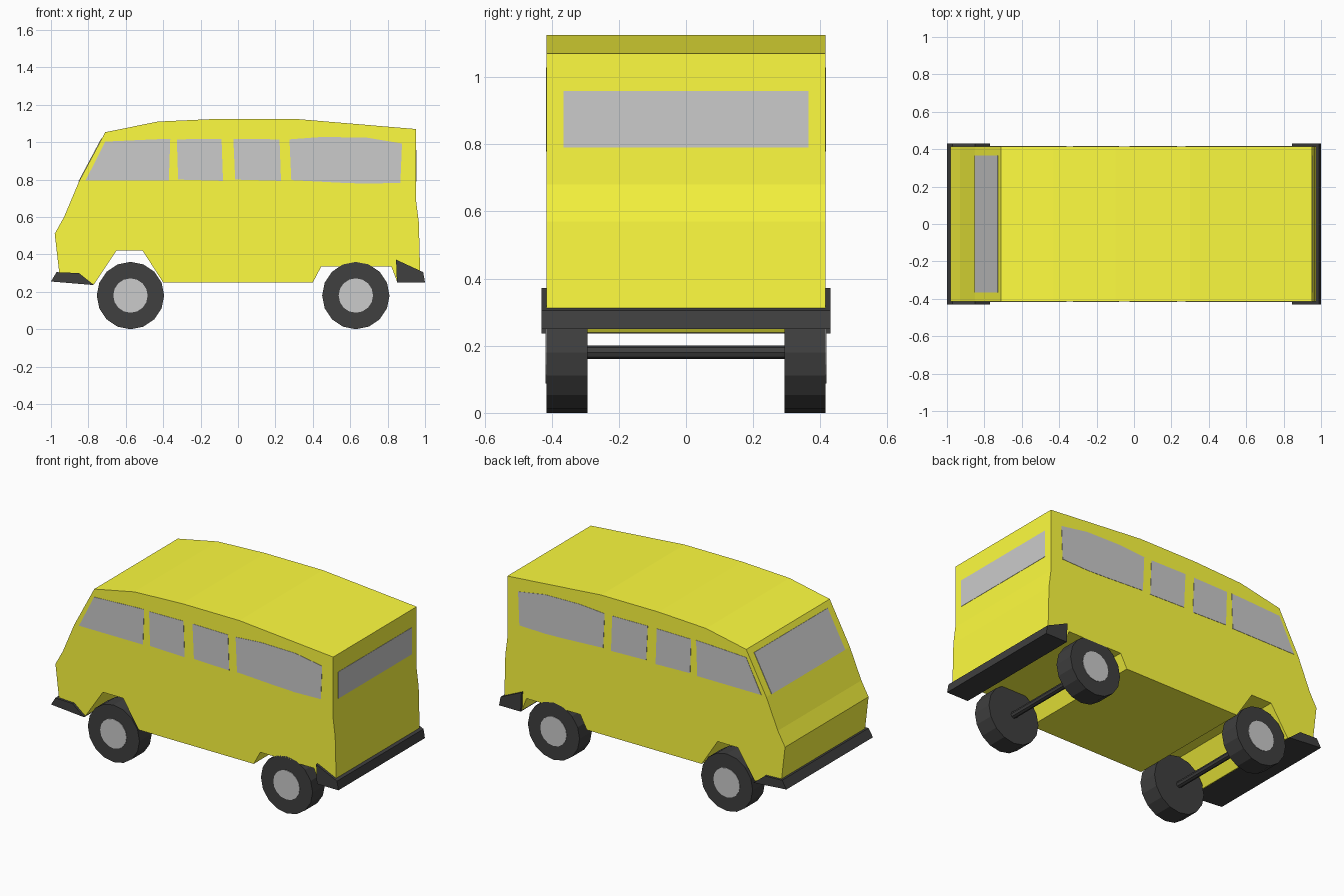
import bpy, bmesh, math
from mathutils import Vector

if "Cube" in bpy.data.objects:
    bpy.data.objects.remove(bpy.data.objects["Cube"])


def material(name, color):
    m = bpy.data.materials.new(name)
    m.diffuse_color = color
    m.use_nodes = True
    m.node_tree.nodes["Principled BSDF"].inputs["Base Color"].default_value = m.diffuse_color
    return m


YELLOW = material("yellow_paint", (1.0, 0.98, 0.05, 1))
BLACK = material("black_rubber", (0.05, 0.05, 0.05, 1))


def slab(name, points, offset, mat=None):
    """Solid made by pushing a flat 3D outline along an offset."""
    bm = bmesh.new()
    face = bm.faces.new([bm.verts.new(p) for p in points])
    out = bmesh.ops.extrude_face_region(bm, geom=[face], use_keep_orig=True)
    moved = [v for v in out["geom"] if isinstance(v, bmesh.types.BMVert)]
    bmesh.ops.translate(bm, verts=moved, vec=Vector(offset))
    bmesh.ops.recalc_face_normals(bm, faces=bm.faces[:])
    mesh = bpy.data.meshes.new(name)
    bm.to_mesh(mesh)
    bm.free()
    ob = bpy.data.objects.new(name, mesh)
    bpy.context.collection.objects.link(ob)
    if mat:
        mesh.materials.append(mat)
    return ob


def profile(name, pts, half, mat):
    """Side profile (x, z) extruded across the full width."""
    return slab(name, [(x, -half, z) for x, z in pts], (0, 2 * half, 0), mat)


def disc(name, x, y, z, radius, depth, sides, mat=None):
    """Cylinder lying along y."""
    bpy.ops.mesh.primitive_cylinder_add(vertices=sides, radius=radius, depth=depth,
                                        location=(x, y, z),
                                        rotation=(math.pi / 2, 0, 0))
    ob = bpy.context.object
    ob.name = name
    if mat:
        ob.data.materials.append(mat)
    return ob


# Body shell with full-width wheel arches
W = 0.415
profile("body", [
    (-0.98, 0.51), (-0.953, 0.28), (-0.77, 0.24), (-0.65, 0.42), (-0.51, 0.42),
    (-0.40, 0.25), (0.40, 0.25), (0.445, 0.335), (0.82, 0.335), (0.85, 0.255),
    (0.975, 0.255), (0.967, 0.57), (0.953, 0.68), (0.953, 1.07), (0.30, 1.125),
    (-0.10, 1.125), (-0.43, 1.11), (-0.71, 1.053), (-0.85, 0.79), (-0.93, 0.60)],
    W, YELLOW)

# Bumpers wrapping the corners
profile("front_bumper", [(-1.0, 0.255), (-0.97, 0.305), (-0.85, 0.30),
                         (-0.77, 0.236)], 0.43, BLACK)
profile("rear_bumper", [(0.85, 0.25), (0.845, 0.372), (0.99, 0.305),
                        (1.0, 0.25)], 0.43, BLACK)

# Side windows, both sides
T = 0.002
side_windows = [
    [(-0.815, 0.795), (-0.37, 0.795), (-0.362, 1.018), (-0.45, 1.015), (-0.71, 1.003)],
    [(-0.32, 0.80), (-0.08, 0.793), (-0.088, 1.018), (-0.327, 1.015)],
    [(-0.015, 0.80), (0.23, 0.793), (0.222, 1.015), (-0.025, 1.018)],
    [(0.285, 0.797), (0.55, 0.783), (0.69, 0.778), (0.868, 0.783), (0.877, 0.993),
     (0.69, 1.024), (0.45, 1.028), (0.275, 1.015)]]
for side, s in (("front", -1), ("back", 1)):
    for i, pts in enumerate(side_windows):
        slab(f"side_window_{side}_{i + 1}", [(x, s * W, z) for x, z in pts],
             (0, s * T, 0))

# Windscreen and rear window
G = 0.365
slab("windscreen", [(-0.85, -G, 0.79), (-0.85, G, 0.79),
                    (-0.728, G, 1.0195), (-0.728, -G, 1.0195)], (-0.003, 0, 0.001))
slab("rear_window", [(0.953, -G, 0.79), (0.953, G, 0.79),
                     (0.953, G, 0.958), (0.953, -G, 0.958)], (T, 0, 0))

# Wheels, hubs and axles
for end, x in (("front", -0.575), ("rear", 0.63)):
    disc(f"{end}_axle", x, 0, 0.18, 0.02, 0.62, 8, BLACK)
    for side, s in (("right", -1), ("left", 1)):
        disc(f"{end}_wheel_{side}", x, s * 0.354, 0.18, 0.18, 0.122, 16, BLACK)
        disc(f"{end}_hub_{side}", x, s * 0.414, 0.18, 0.092, 0.008, 16)
